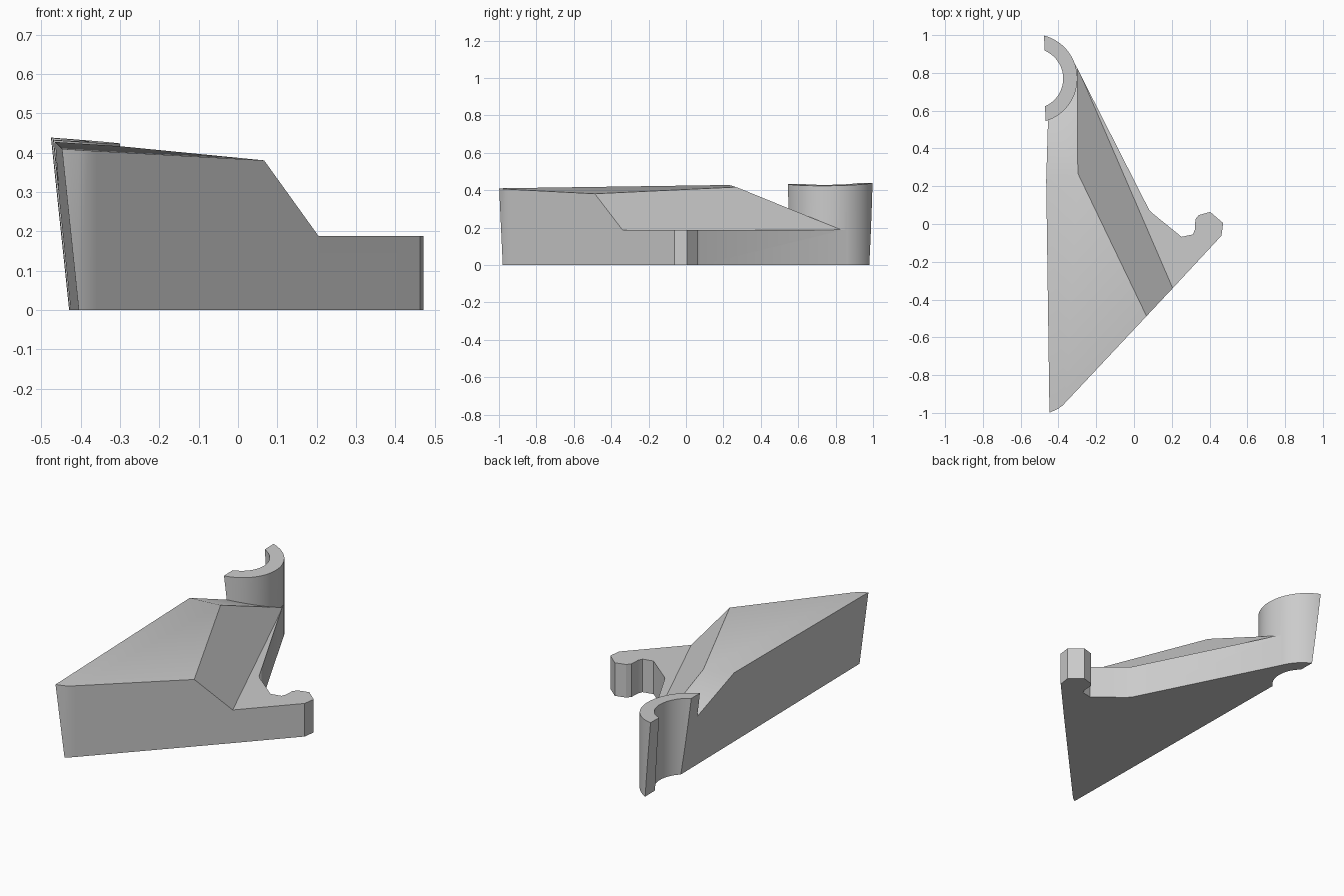
import bpy, bmesh, math
from mathutils import Vector

if "Cube" in bpy.data.objects:
    bpy.data.objects.remove(bpy.data.objects["Cube"])

grey = bpy.data.materials.new("plain grey")
grey.diffuse_color = (0.6, 0.6, 0.6, 1)
grey.use_nodes = True
grey.node_tree.nodes["Principled BSDF"].inputs["Base Color"].default_value = grey.diffuse_color


def make_object(name, bm):
    bmesh.ops.recalc_face_normals(bm, faces=bm.faces)
    mesh = bpy.data.meshes.new(name)
    bm.to_mesh(mesh)
    bm.free()
    mesh.materials.append(grey)
    obj = bpy.data.objects.new(name, mesh)
    bpy.context.collection.objects.link(obj)
    return obj


def prism(name, outline, z0, z1):
    bm = bmesh.new()
    face = bm.faces.new([bm.verts.new((x, y, z0)) for x, y in outline])
    top = bmesh.ops.extrude_face_region(bm, geom=[face])
    verts = [v for v in top["geom"] if isinstance(v, bmesh.types.BMVert)]
    bmesh.ops.translate(bm, verts=verts, vec=(0, 0, z1 - z0))
    return make_object(name, bm)


def cylinder(name, centre, radius, z0, z1, steps=96):
    pts = [(centre[0] + radius * math.cos(2 * math.pi * i / steps),
            centre[1] + radius * math.sin(2 * math.pi * i / steps)) for i in range(steps)]
    return prism(name, pts, z0, z1)


def half_block(name, a, b, c, outward, floor):
    """Large block above floor, kept only on the outward side of plane abc."""
    a, b, c = Vector(a), Vector(b), Vector(c)
    n = (b - a).cross(c - a).normalized()
    if n.dot(Vector(outward)) < 0:
        n = -n
    bm = bmesh.new()
    bmesh.ops.create_cube(bm, size=1)
    for v in bm.verts:
        v.co = (v.co.x * 4, v.co.y * 4, floor if v.co.z < 0 else 1.5)
    cut = bmesh.ops.bisect_plane(bm, geom=bm.verts[:] + bm.edges[:] + bm.faces[:],
                                 plane_co=a, plane_no=n, clear_inner=True)
    edges = [e for e in cut["geom_cut"] if isinstance(e, bmesh.types.BMEdge)]
    bmesh.ops.holes_fill(bm, edges=edges, sides=0)
    return make_object(name, bm)


def combine(target, other, operation):
    mod = target.modifiers.new("combine", 'BOOLEAN')
    mod.operation, mod.object, mod.solver = operation, other, 'EXACT'
    bpy.context.view_layer.objects.active = target
    bpy.ops.object.modifier_apply(modifier=mod.name)
    bpy.data.objects.remove(other)


# Body plan with the hooked arm at the right
centre = (-0.535, 0.77)
plan = [(-0.8, -1.13), (-0.45, -1.0), (-0.405, -0.98), (-0.38, -0.963), (-0.36, -0.942),
        (0.205, -0.34), (0.463, -0.062), (0.472, 0.005), (0.403, 0.064), (0.343, 0.047),
        (0.325, 0.025), (0.322, -0.03), (0.312, -0.055), (0.252, -0.068),
        (0.10, 0.055), (0.08, 0.075), (-0.325, 0.873), centre, (-0.8, 0.77)]
bracket = prism("bracket", plan, 0, 0.7)

# Sloping shoulders that drop to the arm height
ARM = 0.188
crest, foot = (-0.3, 0.25, 0.424), (-0.3, 0.83, ARM)
combine(bracket, half_block("side_slope_cutter", (0.065, -0.49, 0.383), (0.205, -0.34, ARM),
                            foot, (0, 0, 1), ARM), 'DIFFERENCE')
combine(bracket, half_block("back_slope_cutter", crest, foot, (-0.465, 0.23, 0.428),
                            (0, 0, 1), ARM), 'DIFFERENCE')

# Open collar at the back
combine(bracket, cylinder("collar", centre, 0.235, 0, 0.7), 'UNION')
combine(bracket, cylinder("collar_bore", centre, 0.16, -0.5, 1), 'DIFFERENCE')


# Leaning inner side, then the slightly tilted top
def side(y, z):
    return (-0.417 - 0.0125 * y - 0.105 * z, y, z)


def top(x, y):
    return (x, y, 0.41 - 0.07 * (x + 0.45) + 0.0135 * (y + 1))


combine(bracket, half_block("side_cutter", side(-1, 0), side(1, 0), side(0, 1),
                            (-1, 0, 0), -1), 'DIFFERENCE')
combine(bracket, half_block("top_cutter", top(-1, -1), top(1, -1), top(0, 1),
                            (0, 0, 1), 0.2), 'DIFFERENCE')

bpy.ops.object.select_all(action='DESELECT')
bracket.select_set(True)
bpy.context.view_layer.objects.active = bracket
bpy.ops.object.shade_smooth_by_angle(angle=math.radians(30))
